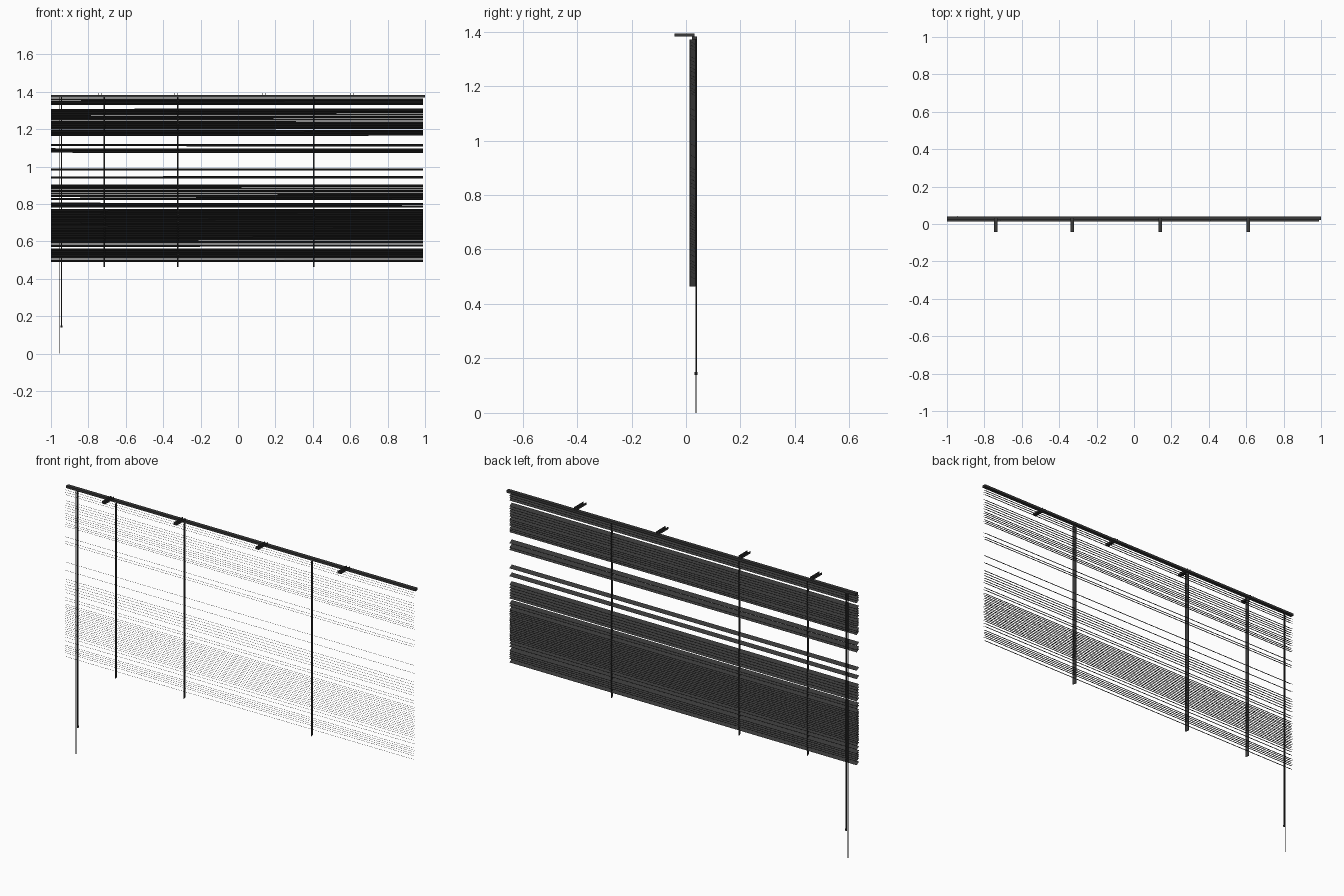
import bpy
import math
import random
from mathutils import Matrix, Vector

random.seed(4)
if "Cube" in bpy.data.objects:
    bpy.data.objects.remove(bpy.data.objects["Cube"])


def material(name, v):
    m = bpy.data.materials.new(name)
    m.use_nodes = True
    m.diffuse_color = (v, v, v, 1)
    m.node_tree.nodes["Principled BSDF"].inputs["Base Color"].default_value = (v, v, v, 1)
    return m


charcoal = material("charcoal", 0.04)


def box(name, center, size, rot=(0, 0, 0)):
    bpy.ops.mesh.primitive_cube_add(size=1, location=center, rotation=rot)
    ob = bpy.context.object
    ob.name = name
    ob.scale = size
    ob.data.materials.append(charcoal)
    return ob


def rod(name, x, y, low, high, radius):
    bpy.ops.mesh.primitive_cylinder_add(vertices=8, radius=radius, depth=high - low,
                                        location=(x, y, (low + high) / 2))
    ob = bpy.context.object
    ob.name = name
    ob.data.materials.append(charcoal)
    bpy.ops.object.shade_smooth_by_angle()
    return ob


# Head rail
box("head_rail", (0, 0.031, 1.376), (2, 0.019, 0.012))

# Mounting brackets: shallow channels reaching forward from the rail
for x in (-0.74, -0.33, 0.14, 0.61):
    box("bracket_plate", (x, -0.006, 1.383), (0.018, 0.074, 0.003))
    for side in (-1, 1):
        box("bracket_flange", (x + side * 0.008, -0.006, 1.388), (0.002, 0.074, 0.01))

# Slats, in unevenly spaced groups: (highest, lowest, count)
groups = [
    (1.359, 1.335, 3), (1.304, 1.253, 5), (1.237, 1.206, 4), (1.190, 1.171, 3),
    (1.115, 1.115, 1), (1.092, 1.080, 2), (0.985, 0.985, 1), (0.943, 0.943, 1),
    (0.898, 0.828, 6), (0.801, 0.788, 2), (0.768, 0.610, 18), (0.596, 0.578, 2),
    (0.556, 0.516, 5), (0.497, 0.497, 1),
]
tilt = -math.atan(0.58)
for top, low, count in groups:
    for i in range(count):
        z = top + (low - top) * i / max(count - 1, 1)
        wobble = random.uniform(-0.0008, 0.0008)
        box("slat", (-0.006, 0.023, z), (1.988, 0.0225, 0.0008), (tilt, wobble, 0))

# Ladder tapes, slightly turned about the vertical
for x in (-0.714, -0.323, 0.406):
    box("ladder_tape", (x, 0.024, 0.917), (0.0025, 0.021, 0.906), (0, 0, math.radians(16)))

# Tilt wand with end knob, and pull cord
rod("tilt_wand", -0.943, 0.037, 0.145, 1.372, 0.003)
rod("wand_knob", -0.943, 0.037, 0.14, 0.15, 0.005)
rod("pull_cord", -0.953, 0.037, 0, 1.372, 0.002)
